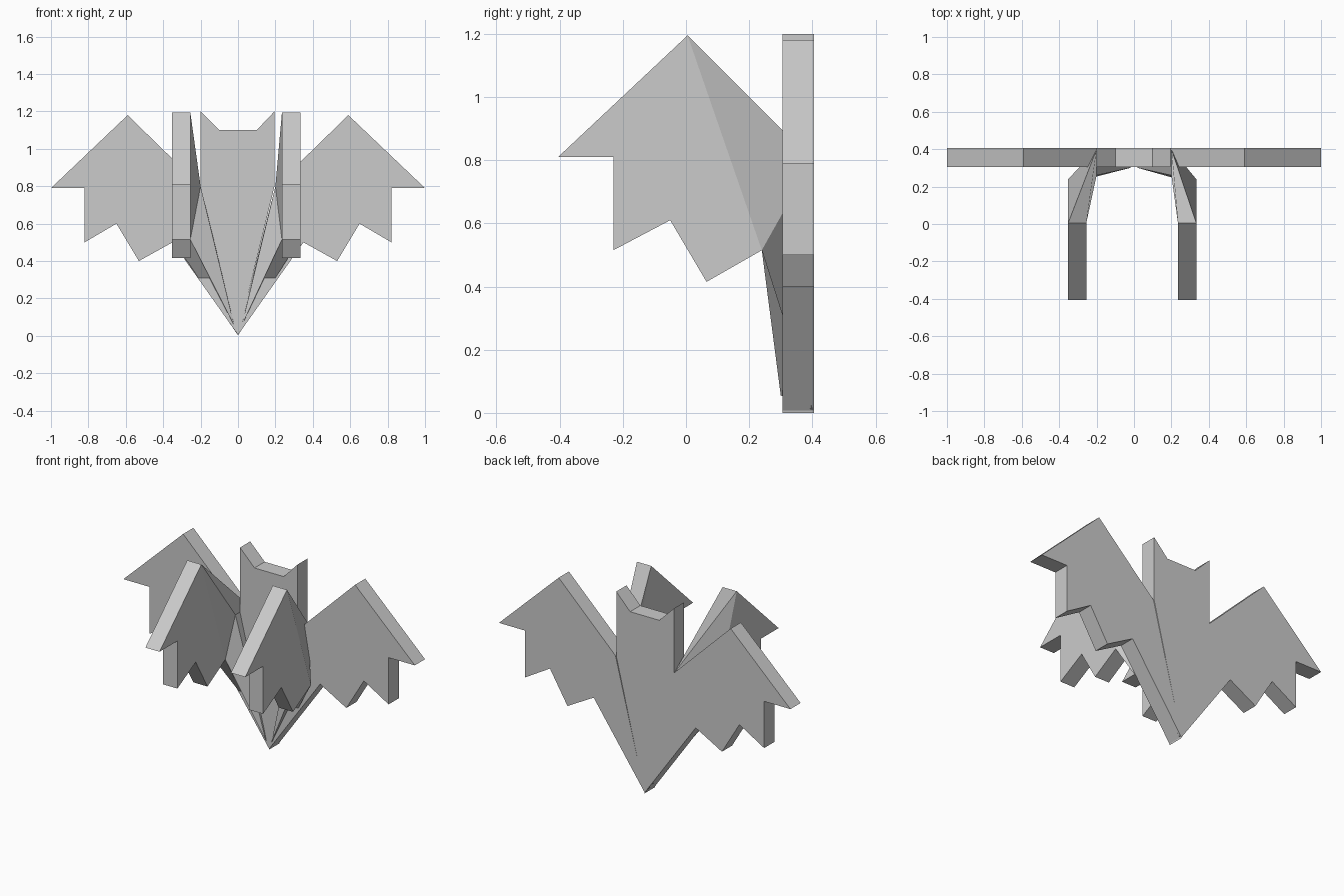
import bpy, bmesh

if "Cube" in bpy.data.objects:
    bpy.data.objects.remove(bpy.data.objects["Cube"])

# One flat colour
grey = bpy.data.materials.new("plain grey")
grey.diffuse_color = (0.6, 0.6, 0.6, 1)
grey.use_nodes = True
grey.node_tree.nodes["Principled BSDF"].inputs["Base Color"].default_value = grey.diffuse_color


def solid(name, front, back):
    """Closed slab between two matching outlines."""
    bm = bmesh.new()
    a = [bm.verts.new(p) for p in front]
    b = [bm.verts.new(p) for p in back]
    n = len(a)
    bm.faces.new(a)
    bm.faces.new(b[::-1])
    for i in range(n):
        j = (i + 1) % n
        bm.faces.new((a[j], a[i], b[i], b[j]))
    return finish(name, bm)


def finish(name, bm):
    bmesh.ops.recalc_face_normals(bm, faces=bm.faces)
    me = bpy.data.meshes.new(name)
    bm.to_mesh(me)
    bm.free()
    me.materials.append(grey)
    ob = bpy.data.objects.new(name, me)
    bpy.context.collection.objects.link(ob)
    return ob


def plate(name, outline, y0=0.305, y1=0.405):
    return solid(name, [(x, y0, z) for x, z in outline], [(x, y1, z) for x, z in outline])


# Body with two pointed ears
plate("body", [(0, 0), (0.195, 0.8), (0.195, 1.2), (0.1, 1.1),
               (-0.1, 1.1), (-0.2, 1.2), (-0.2, 0.8)])

# Wings spread to the sides
spread = [(0.2, 0.8), (0.59, 1.18), (1, 0.79), (0.82, 0.79), (0.82, 0.5),
          (0.65, 0.6), (0.53, 0.4), (0.35, 0.5), (0, 0.005)]

# Wings folded forwards: flat panel in the (y, z) plane
panel = [(0.005, 1.195), (-0.405, 0.81), (-0.23, 0.81), (-0.23, 0.515),
         (-0.05, 0.61), (0.065, 0.415), (0.24, 0.515)]

for side, s, inner, outer in (("left", -1, 0.255, 0.352), ("right", 1, 0.235, 0.333)):
    plate(side + "_spread_wing", [(s * x, z) for x, z in spread])
    solid(side + "_folded_wing",
          [(s * inner, y, z) for y, z in panel],
          [(s * outer, y, z) for y, z in panel])

    # Tapered web joining the folded wing to the body
    bm = bmesh.new()
    peak_in, peak_out, low_in, low_out, hinge_in, hinge_out, tip_in, tip_out = [
        bm.verts.new((s * x, y, z)) for x, y, z in (
            (inner, 0.005, 1.195), (outer, 0.005, 1.195),
            (inner, 0.24, 0.515), (outer, 0.24, 0.515),
            (0.2, 0.26, 0.8), (0.2, 0.4, 0.8),
            (0.02, 0.3, 0.055), (0.005, 0.4, 0.01))]
    for f in ((peak_in, low_in, hinge_in), (hinge_in, low_in, tip_in),
              (peak_out, hinge_out, low_out), (hinge_out, tip_out, low_out),
              (peak_in, hinge_in, hinge_out, peak_out),
              (low_in, low_out, tip_out, tip_in),
              (hinge_in, tip_in, tip_out, hinge_out),
              (peak_in, peak_out, low_out, low_in)):
        bm.faces.new(f)
    finish(side + "_wing_web", bm)
